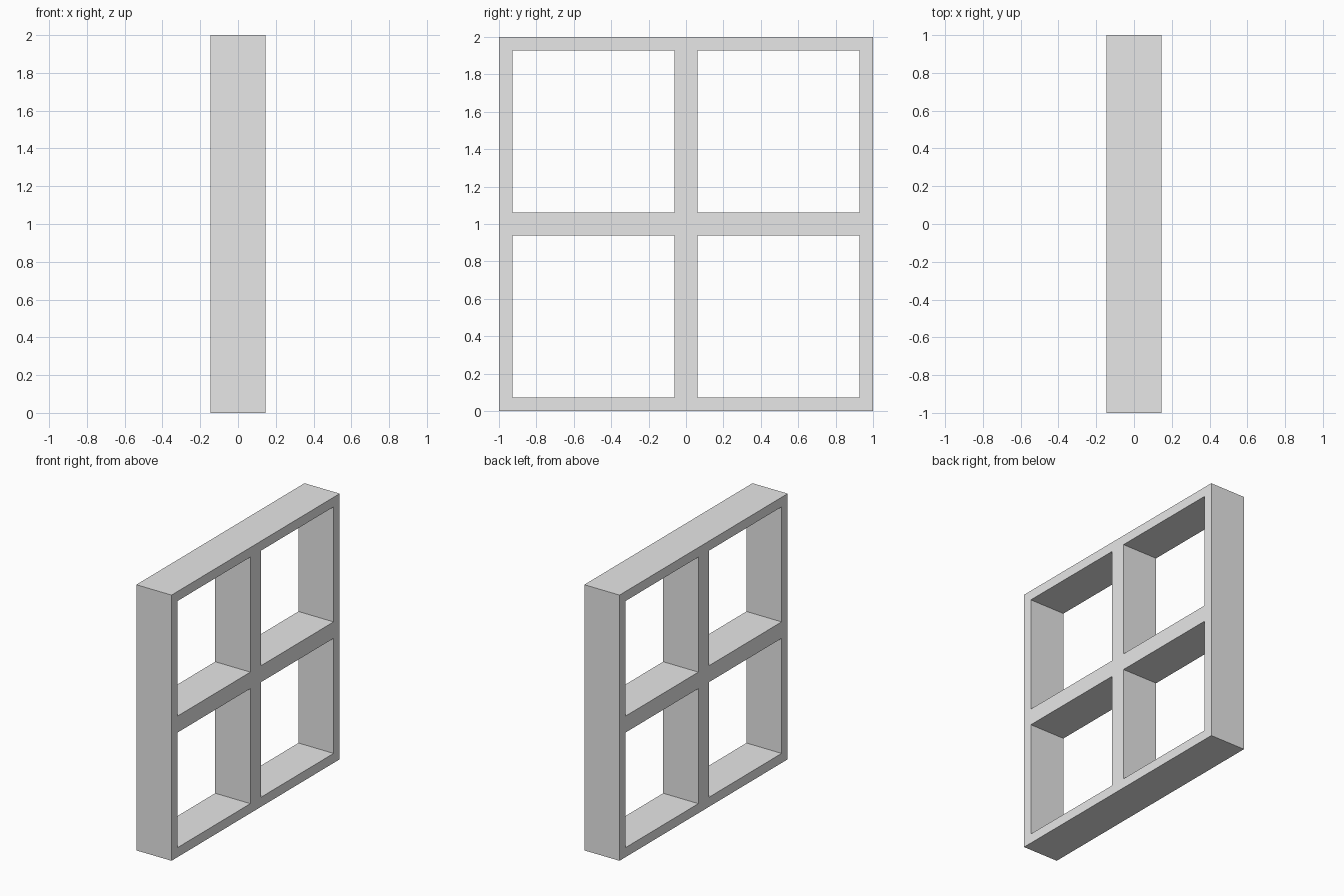
import bpy
import bmesh

cube = bpy.data.objects.get("Cube")
if cube:
    bpy.data.objects.remove(cube, do_unlink=True)

DEPTH = 0.293      # frame thickness along x
BORDER = 0.072     # width of the outer rails
HALF_BAR = 0.062   # half width of the crossing bars

# Single plain grey
grey = bpy.data.materials.new("light_grey")
grey.use_nodes = True
colour = (0.8, 0.8, 0.8, 1)
grey.diffuse_color = colour
grey.node_tree.nodes["Principled BSDF"].inputs["Base Color"].default_value = colour

# Grid lines of the frame, shared by both directions
lines = [-1, -1 + BORDER, -HALF_BAR, HALF_BAR, 1 - BORDER, 1]
cells = len(lines) - 1

# Flat four-pane lattice: every grid cell except the openings
bm = bmesh.new()
grid = [[bm.verts.new((-DEPTH / 2, y, z + 1)) for z in lines] for y in lines]
for i in range(cells):
    for j in range(cells):
        if i % 2 and j % 2:
            continue
        bm.faces.new((grid[i][j], grid[i][j + 1], grid[i + 1][j + 1], grid[i + 1][j]))

# Extrude to full depth
front = bmesh.ops.extrude_face_region(bm, geom=bm.faces[:], use_keep_orig=True)
moved = [v for v in front["geom"] if isinstance(v, bmesh.types.BMVert)]
bmesh.ops.translate(bm, verts=moved, vec=(DEPTH, 0, 0))
bmesh.ops.recalc_face_normals(bm, faces=bm.faces[:])

mesh = bpy.data.meshes.new("window_frame")
bm.to_mesh(mesh)
bm.free()
mesh.materials.append(grey)
frame = bpy.data.objects.new("window_frame", mesh)
bpy.context.collection.objects.link(frame)
